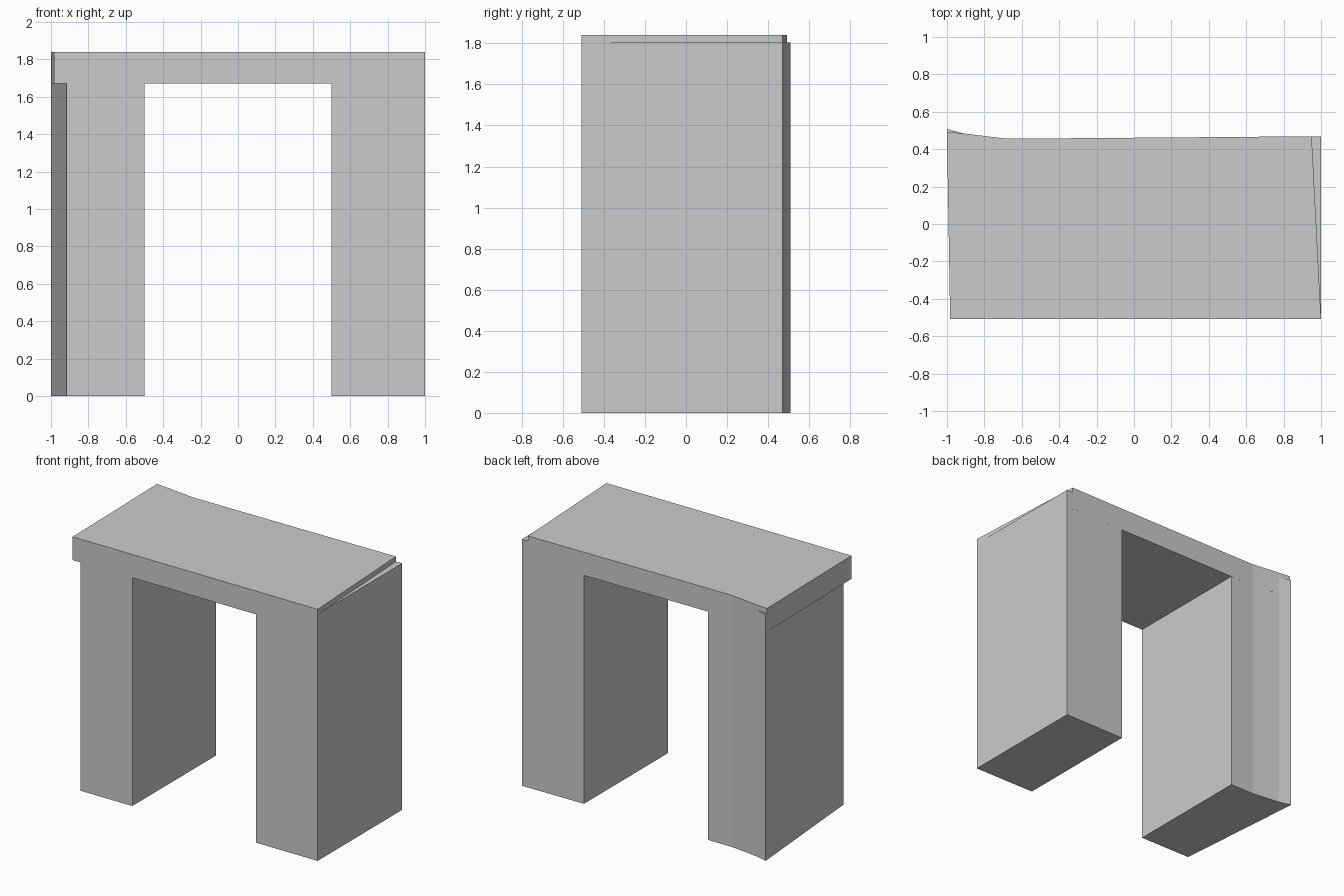
import bpy, bmesh

if "Cube" in bpy.data.objects:
    bpy.data.objects.remove(bpy.data.objects["Cube"])


def prism(name, outline, z0, z1):
    """Extrude a counter-clockwise plan outline from z0 to z1."""
    bm = bmesh.new()
    face = bm.faces.new([bm.verts.new((x, y, z0)) for x, y in outline])
    top = bmesh.ops.extrude_face_region(bm, geom=[face])["geom"]
    for v in top:
        if isinstance(v, bmesh.types.BMVert):
            v.co.z = z1
    bmesh.ops.recalc_face_normals(bm, faces=bm.faces)
    mesh = bpy.data.meshes.new(name)
    bm.to_mesh(mesh)
    bm.free()
    obj = bpy.data.objects.new(name, mesh)
    bpy.context.collection.objects.link(obj)
    return obj


FRONT = -0.508
LEG_TOP, SLAB_BOTTOM, TOP = 1.803, 1.67, 1.84

# Left pillar: slanted outer side, back flaring out toward the corner
prism("left_pillar", [(-0.917, FRONT), (-0.5, FRONT), (-0.5, 0.457), (-0.69, 0.457),
                      (-0.81, 0.471), (-0.91, 0.484), (-1.0, 0.508)], 0, LEG_TOP)

# Right pillar: straight block
prism("right_pillar", [(0.5, FRONT), (1.0, FRONT), (1.0, 0.469), (0.5, 0.465)], 0, LEG_TOP)

# Lintel slab: skewed ends, back edge following the pillars
prism("lintel", [(-0.983, FRONT), (1.0, FRONT), (0.95, 0.469), (0.5, 0.465), (-0.4, 0.458),
                 (-0.69, 0.457), (-0.91, 0.484), (-1.0, 0.493)], SLAB_BOTTOM, TOP)
